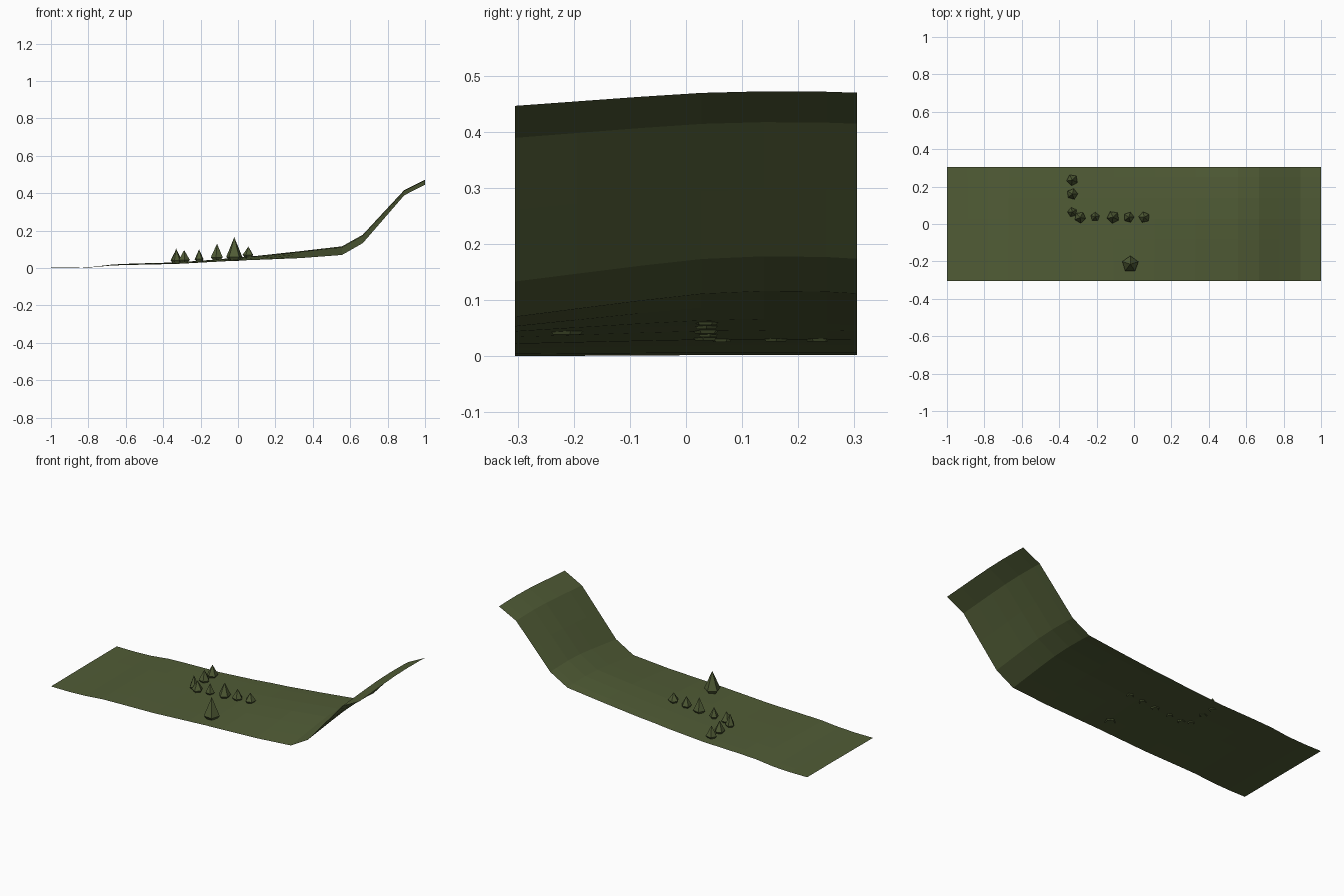
import bpy, bmesh, math

cube = bpy.data.objects.get("Cube")
if cube:
    bpy.data.objects.remove(cube)


def make_material(name, color):
    mat = bpy.data.materials.new(name)
    mat.use_nodes = True
    mat.diffuse_color = color
    mat.node_tree.nodes["Principled BSDF"].inputs["Base Color"].default_value = color
    return mat


olive = make_material("olive_grass", (0.082, 0.108, 0.037, 1))


def make_object(name, bm):
    bmesh.ops.recalc_face_normals(bm, faces=bm.faces)
    mesh = bpy.data.meshes.new(name)
    bm.to_mesh(mesh)
    bm.free()
    mesh.materials.append(olive)
    obj = bpy.data.objects.new(name, mesh)
    bpy.context.collection.objects.link(obj)
    return obj


# Slope profile along x: (x, height at the front edge, height along the ridge)
PROFILE = [(-1, 0, 0.002), (-0.89, 0, 0.002), (-0.78, 0.004, 0.006),
           (-0.67, 0.014, 0.019), (-0.56, 0.017, 0.024), (-0.33, 0.022, 0.03),
           (-0.11, 0.034, 0.046), (0, 0.04, 0.057), (0.11, 0.044, 0.066),
           (0.33, 0.053, 0.09), (0.556, 0.07, 0.116), (0.667, 0.133, 0.178),
           (0.778, 0.261, 0.298), (0.889, 0.389, 0.417), (1, 0.446, 0.472)]
# Cross-section: (y, share of the ridge height)
SECTION = [(-0.305, 0), (-0.194, 0.31), (-0.083, 0.62), (0.028, 0.89),
           (0.139, 1), (0.25, 0.97), (0.305, 0.9)]


def ground_height(x, y):
    def sample(points, v, k):
        for a, b in zip(points, points[1:]):
            if v <= b[0]:
                return a[k] + (b[k] - a[k]) * (v - a[0]) / (b[0] - a[0])
        return points[-1][k]
    low, high = sample(PROFILE, x, 1), sample(PROFILE, x, 2)
    return low + (high - low) * sample(SECTION, y, 1)


# Hillside sheet
bm = bmesh.new()
rows = [[bm.verts.new((x, y, low + (high - low) * share)) for y, share in SECTION]
        for x, low, high in PROFILE]
for a, b in zip(rows, rows[1:]):
    for j in range(len(SECTION) - 1):
        bm.faces.new((a[j], b[j], b[j + 1], a[j + 1]))
hill = make_object("hillside", bm)
if hill.data.polygons[0].normal.z < 0:
    hill.data.flip_normals()


# Five-sided fir trees that narrow towards the foot
def fir_tree(name, x, y, radius, top, turn):
    ground = ground_height(x, y)
    bm = bmesh.new()
    rings = []
    for r, z in ((radius * 0.6, ground - 0.004), (radius, ground + radius * 0.38)):
        rings.append([bm.verts.new((x + r * math.cos(turn + i * math.tau / 5),
                                    y + r * math.sin(turn + i * math.tau / 5), z))
                      for i in range(5)])
    foot, brim = rings
    tip = bm.verts.new((x, y, top))
    bm.faces.new(foot)
    for i in range(5):
        j = (i + 1) % 5
        bm.faces.new((foot[i], foot[j], brim[j], brim[i]))
        bm.faces.new((brim[i], brim[j], tip))
    make_object(name, bm)


TREES = [(-0.02, -0.215, 0.045, 0.165), (-0.33, 0.235, 0.031, 0.1),
         (-0.33, 0.16, 0.03, 0.1), (-0.33, 0.063, 0.026, 0.105),
         (-0.288, 0.035, 0.031, 0.096), (-0.208, 0.038, 0.025, 0.1),
         (-0.112, 0.036, 0.034, 0.13), (-0.028, 0.036, 0.029, 0.116),
         (0.055, 0.036, 0.03, 0.115)]
for n, (x, y, radius, top) in enumerate(TREES):
    fir_tree(f"fir_tree_{n + 1}", x, y, radius, top, 0.3 + n * 0.5)
